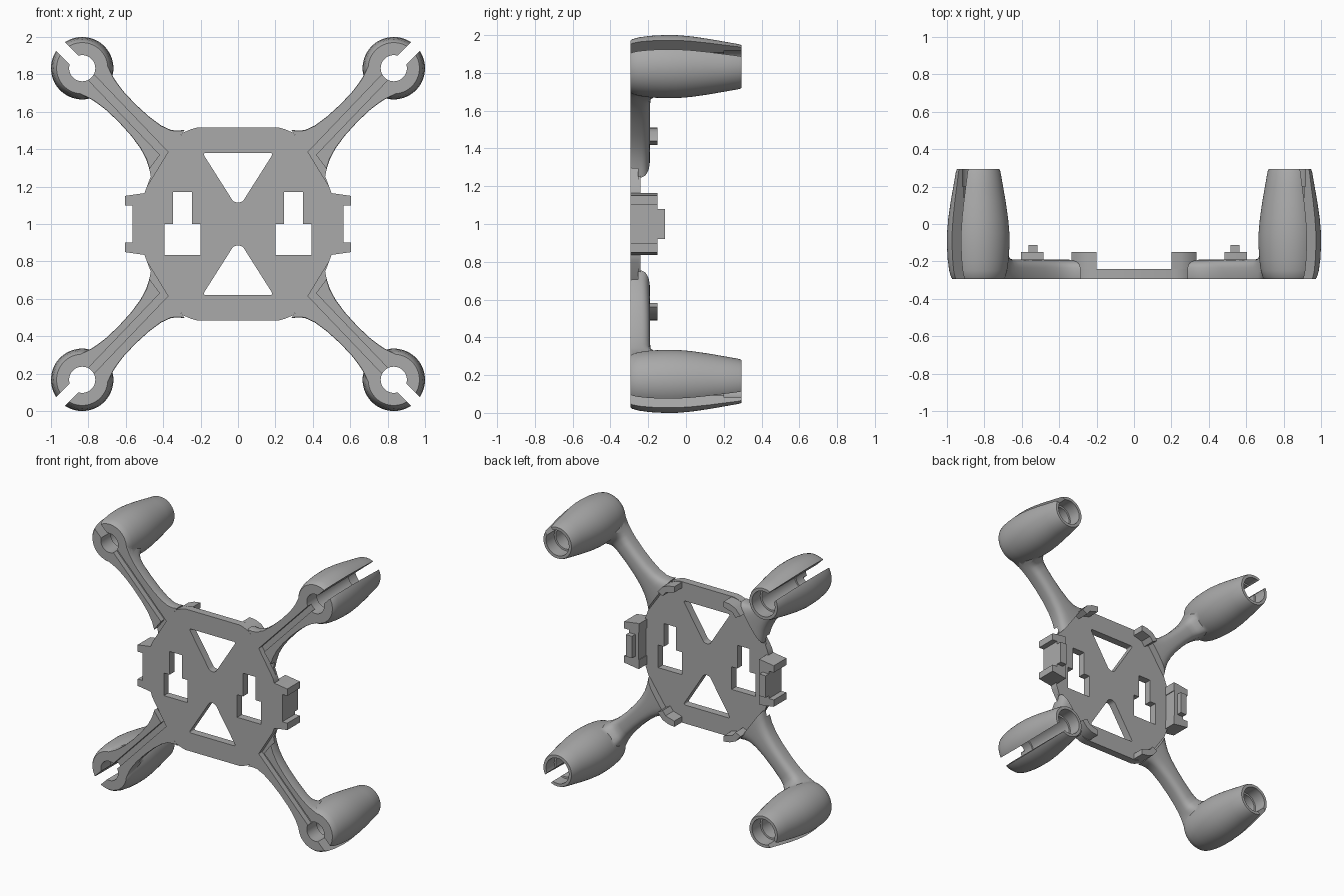
import bpy, bmesh, math
from mathutils import Vector

if "Cube" in bpy.data.objects:
    bpy.data.objects.remove(bpy.data.objects["Cube"])

FRONT = -0.295
POD = 0.833          # pod axis offset from the middle in x and z

grey = bpy.data.materials.new("plain_grey")
grey.use_nodes = True
grey.diffuse_color = (0.4, 0.4, 0.4, 1)
grey.node_tree.nodes["Principled BSDF"].inputs["Base Color"].default_value = (0.4, 0.4, 0.4, 1)


def make(name, bm):
    bmesh.ops.recalc_face_normals(bm, faces=bm.faces)
    me = bpy.data.meshes.new(name)
    bm.to_mesh(me)
    bm.free()
    me.materials.append(grey)
    ob = bpy.data.objects.new(name, me)
    ob.location.z = 1
    bpy.context.collection.objects.link(ob)
    return ob


def prism(name, pts, y0, y1, rounding=0):
    """Outline in x and z, pushed along y; corners optionally rounded."""
    bm = bmesh.new()
    a = [bm.verts.new((x, y0, z)) for x, z in pts]
    b = [bm.verts.new((x, y1, z)) for x, z in pts]
    bm.faces.new(a)
    bm.faces.new(b[::-1])
    for i in range(len(a)):
        j = (i + 1) % len(a)
        bm.faces.new((a[i], b[i], b[j], a[j]))
    if rounding:
        edges = [e for e in bm.edges if abs(e.verts[0].co.y - e.verts[1].co.y) > 1e-4]
        bmesh.ops.bevel(bm, geom=edges, offset=rounding, segments=5, profile=0.5, affect='EDGES')
    return make(name, bm)


def loft(name, rings):
    bm = bmesh.new()
    loops = [[bm.verts.new(p) for p in r] for r in rings]
    for a, b in zip(loops, loops[1:]):
        for i in range(len(a)):
            j = (i + 1) % len(a)
            bm.faces.new((a[i], a[j], b[j], b[i]))
    bm.faces.new(loops[0])
    bm.faces.new(loops[-1][::-1])
    return make(name, bm)


def lathe(name, profile, n=64):
    """Revolve (y, radius) pairs around the pod axis."""
    angles = [2 * math.pi * i / n for i in range(n)]
    return loft(name, [[(POD + r * math.cos(t), y, POD + r * math.sin(t)) for t in angles]
                       for y, r in profile])


def activate(ob):
    bpy.ops.object.select_all(action='DESELECT')
    ob.select_set(True)
    bpy.context.view_layer.objects.active = ob


def mirror(ob, x=True, z=True):
    m = ob.modifiers.new("mirror", 'MIRROR')
    m.use_axis = (x, False, z)
    m.use_mirror_merge = False
    activate(ob)
    bpy.ops.object.modifier_apply(modifier=m.name)


def combine(ob, other, op='DIFFERENCE', keep=False):
    m = ob.modifiers.new("combine", 'BOOLEAN')
    m.operation, m.object, m.solver = op, other, 'EXACT'
    activate(ob)
    bpy.ops.object.modifier_apply(modifier=m.name)
    if not keep:
        bpy.data.objects.remove(other)


# Wire channel cutter: runs down the arm, then bends out to the side
channel = prism("channel_cutter", [(.79, .82), (.374, .385), (.514, .157),
                                   (.56, .18), (.417, .37), (.82, .79)], -0.35, -0.255)

# Arm: flat front, rounded back, flaring into the plate and the pod
# (distance along diagonal, half width, back height, skew)
stations = [(.53, .155, .065, .18), (.56, .128, .065, .14), (.60, .102, .065, .08),
            (.66, .082, .065, .03), (.74, .070, .065, 0), (.84, .065, .065, 0),
            (.93, .068, .066, 0), (.97, .073, .07, 0), (.995, .077, .085, 0),
            (1.015, .081, .115, 0), (1.03, .085, .15, 0), (1.09, .107, .15, 0),
            (1.13, .10, .14, 0)]
along, across = Vector((1, 0, 1)).normalized(), Vector((-1, 0, 1)).normalized()
rings = []
for s, h, b, skew in stations:
    section = [(h * .97, FRONT), (h, FRONT + .01)]
    for i in range(17):
        t = math.pi * i / 16
        c = math.cos(t)
        section.append((math.copysign(abs(c) ** .7, c) * h, -.255 + b * max(math.sin(t), 0) ** .7))
    section += [(-h, FRONT + .01), (-h * .97, FRONT)]
    rings.append([along * (s + skew * d) + across * d + Vector((0, y, 0)) for d, y in section])
arms = loft("arms_with_motor_pods", rings)

# Motor pod: tapered barrel with stepped bore and outward slot
pod = lathe("pod", [(FRONT, .137), (-.285, .145), (-.25, .155), (-.19, .163), (-.12, .167),
                    (-.05, .167), (.03, .16), (.12, .147), (.2, .133), (.28, .119), (.295, .113)])
combine(arms, pod, 'UNION')
combine(arms, lathe("bore", [(-.4, .07), (-.18, .07), (-.179, .08), (.2, .08),
                             (.201, .092), (.4, .092)]))
w = .024
slot = prism("slot", [(POD - w, POD + w), (POD + w, POD - w), (1.1 + w, 1.1 - w),
                      (1.1 - w, 1.1 + w)], -.4, .4)
combine(arms, slot)
combine(arms, channel, keep=True)
mirror(arms)

# Centre plate: octagonal outline with cut-outs
corner = [(.22, .515), (.25, .507), (.295, .488), (.40, .345), (.47, .246), (.5, .165)]
outline = corner + [(x, -z) for x, z in corner[::-1]]
outline += [(-x, z) for x, z in outline[::-1]]
plate = prism("centre_plate", outline, FRONT, -.24)
mirror(channel)
combine(plate, channel)
for s in (1, -1):
    tri = [(-.19, .38 * s), (.19, .38 * s), (.022, .115 * s), (-.022, .115 * s)]
    combine(plate, prism("triangle", tri, -.4, 0, .018))
    window = [(.2, -.165), (.393, -.165), (.393, 0), (.347, 0),
              (.347, .17), (.247, .17), (.247, 0), (.2, 0)]
    combine(plate, prism("window", [(x * s, z) for x, z in window], -.4, 0))

# Corner hooks on the back of the plate
hooks = prism("corner_hooks", [(.2, .512), (.25, .505), (.295, .486), (.335, .44),
                               (.295, .418), (.27, .45), (.2, .47)], -.25, -.15)
mirror(hooks)

# Side brackets: two prongs and a bar with a raised tab
prongs = prism("side_prongs", [(.485, .165), (.5, .165), (.605, .15), (.605, .1), (.485, .1)], FRONT, -.15)
mirror(prongs)
bars = prism("side_bars", [(.49, -.105), (.565, -.105), (.565, .105), (.49, .105)], FRONT, -.15)
mirror(bars, z=False)
tabs = prism("side_tabs", [(.515, -.08), (.565, -.08), (.565, .08), (.515, .08)], -.16, -.112)
mirror(tabs, z=False)

# Shading
for ob in (arms, plate, hooks, prongs, bars, tabs):
    bm = bmesh.new()
    bm.from_mesh(ob.data)
    bmesh.ops.recalc_face_normals(bm, faces=bm.faces)
    bm.to_mesh(ob.data)
    bm.free()
    activate(ob)
    bpy.ops.object.shade_smooth_by_angle(angle=math.radians(35))
